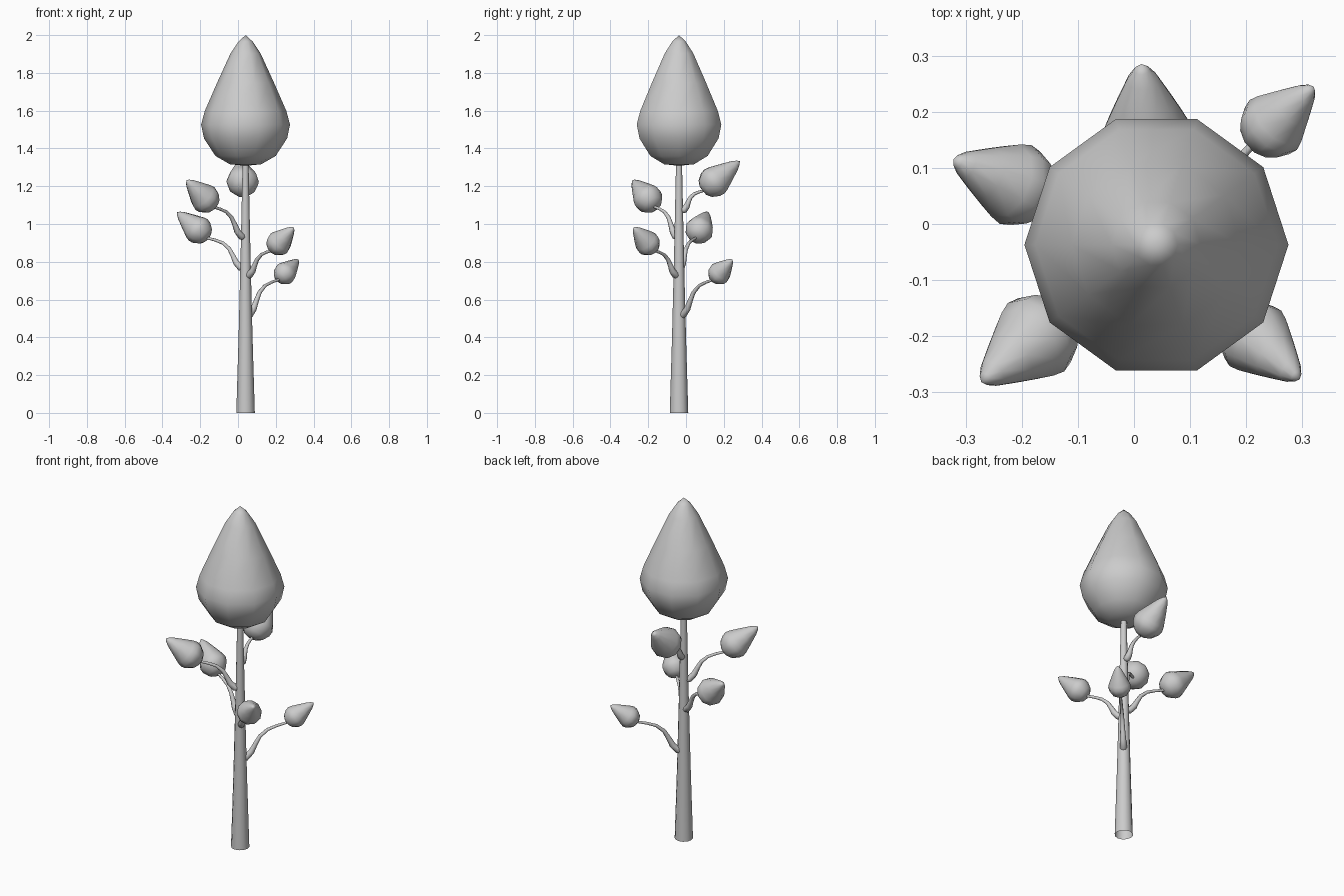
import bpy, bmesh, math
from mathutils import Vector

if "Cube" in bpy.data.objects:
    bpy.data.objects.remove(bpy.data.objects["Cube"])

TRUNK = Vector((0.04, -0.037, 0))


def skin(name, rings, cap_ends=False):
    """Join rings of points (a one-point ring is a pole) into a smooth mesh."""
    bm = bmesh.new()
    vr = [[bm.verts.new(p) for p in r] for r in rings]
    for a, b in zip(vr, vr[1:]):
        n = max(len(a), len(b))
        for i in range(n):
            j = (i + 1) % n
            if len(a) == 1:
                bm.faces.new((a[0], b[j], b[i]))
            elif len(b) == 1:
                bm.faces.new((a[i], a[j], b[0]))
            else:
                bm.faces.new((a[i], a[j], b[j], b[i]))
    if cap_ends:
        bm.faces.new(vr[0])
        bm.faces.new(vr[-1])
    bmesh.ops.recalc_face_normals(bm, faces=bm.faces)
    for f in bm.faces:
        f.smooth = True
    me = bpy.data.meshes.new(name)
    bm.to_mesh(me)
    bm.free()
    ob = bpy.data.objects.new(name, me)
    bpy.context.collection.objects.link(ob)
    return ob


def ring(centre, u, v, r, n):
    return [centre + r * (math.cos(t) * u + math.sin(t) * v)
            for t in (2 * math.pi * i / n for i in range(n))]


X, Y, Z = Vector((1, 0, 0)), Vector((0, 1, 0)), Vector((0, 0, 1))

# Teardrop profile: radius and height as fractions of the length
DROP = [(0, 0), (0.12, 0.012), (0.23, 0.075), (0.318, 0.21), (0.34, 0.315),
        (0.312, 0.42), (0.218, 0.635), (0.115, 0.86), (0.055, 0.95), (0, 1)]


def teardrop(name, base, tip):
    axis = tip - base
    length = axis.length
    q = axis.to_track_quat('Z', 'Y') if axis.xy.length > 1e-4 else None
    u, v, w = (q @ X, q @ Y, q @ Z) if q else (X, Y, Z)
    rings = []
    for r, h in DROP:
        c = base + w * h * length
        rings.append(ring(c, u, v, r * length, 10) if r else [c])
    return skin(name, rings)


# Branch path: fraction outwards, fraction upwards, radius
PATH = [(-0.12, -0.06, 0.014), (0.04, 0.0, 0.019), (0.17, 0.17, 0.017),
        (0.27, 0.42, 0.013), (0.37, 0.64, 0.011), (0.55, 0.83, 0.009),
        (0.77, 0.93, 0.008), (1.0, 1.0, 0.007), (1.12, 1.06, 0.007)]


def branch(name, z0, end):
    out = Vector((end.x - TRUNK.x, end.y - TRUNK.y, 0))
    d = out.normalized()
    start = TRUNK + d * 0.022 + Z * z0
    reach, rise = (end - start).dot(d), end.z - z0
    pts = [start + d * reach * f + Z * rise * g for f, g, _ in PATH]
    side = d.cross(Z)
    rings = []
    for i, p in enumerate(pts):
        t = (pts[min(i + 1, len(pts) - 1)] - pts[max(i - 1, 0)]).normalized()
        rings.append(ring(p, side, side.cross(t), PATH[i][2], 8))
    return skin(name, rings, True)


# Tapered trunk, open underneath
skin("trunk", [ring(TRUNK + Z * z, X, Y, r, 12)
               for z, r in [(0, 0.049), (0.4, 0.037), (0.8, 0.027), (1.36, 0.015)]])

# Large crown
teardrop("crown", TRUNK + Z * 1.308, TRUNK + Z * 2.0)

# Side branches with leaf clusters: branch start height, leaf base, leaf tip
LEAVES = [
    (0.52, (0.215, 0.145, 0.705), (0.32, 0.245, 0.812)),
    (0.73, (0.180, -0.170, 0.860), (0.295, -0.277, 0.982)),
    (0.77, (-0.160, 0.050, 0.925), (-0.322, 0.115, 1.063)),
    (0.935, (-0.130, -0.165, 1.090), (-0.272, -0.282, 1.232)),
    (1.075, (0.030, 0.088, 1.175), (0.013, 0.285, 1.333)),
]
for i, (z0, base, tip) in enumerate(LEAVES, 1):
    base, tip = Vector(base), Vector(tip)
    branch(f"branch_{i}", z0, base)
    teardrop(f"leaf_{i}", base, tip)
